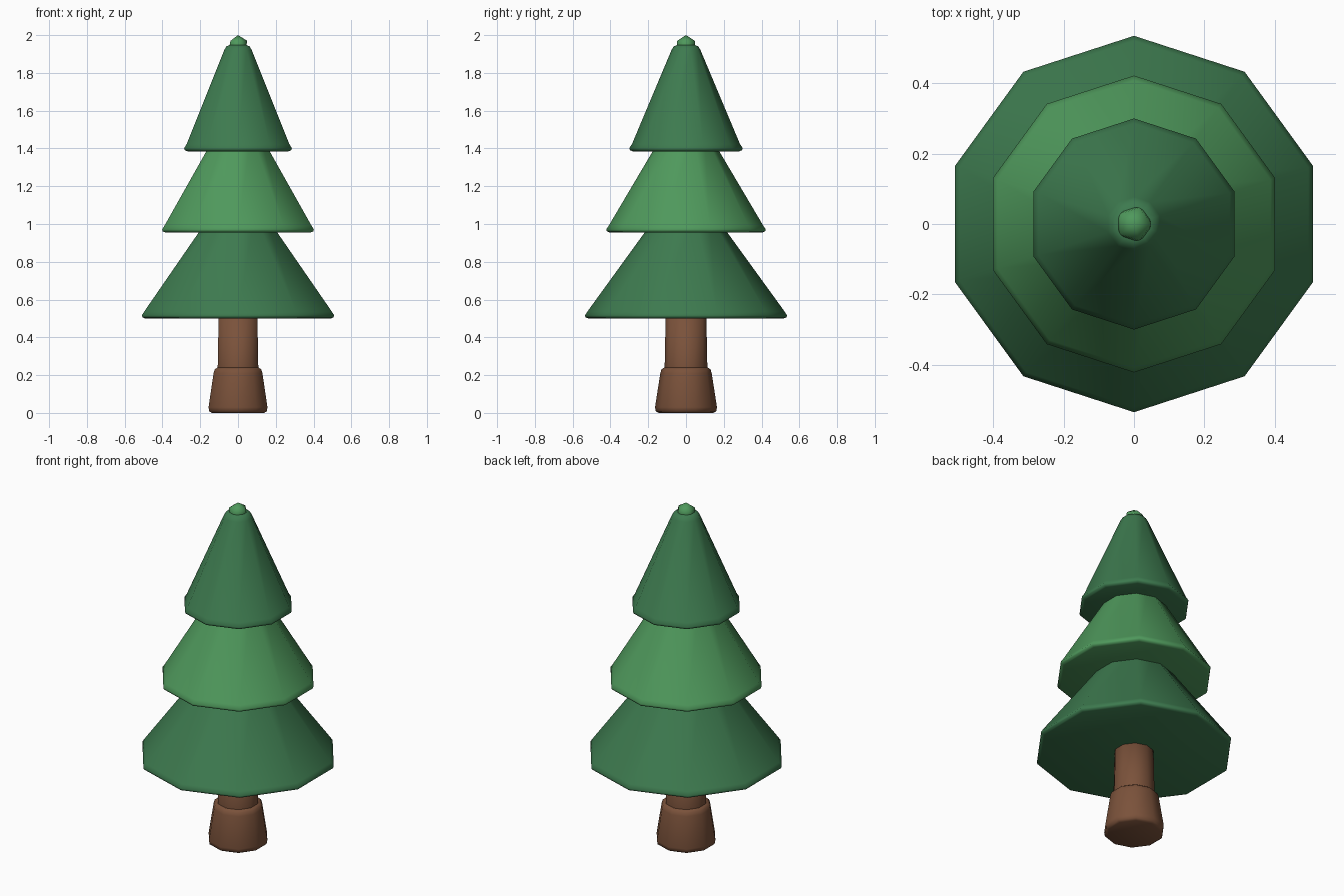
import bpy, bmesh, math

if "Cube" in bpy.data.objects:
    bpy.data.objects.remove(bpy.data.objects["Cube"])

SIDES = 10


def material(name, color):
    m = bpy.data.materials.new(name)
    m.diffuse_color = (*color, 1)
    m.use_nodes = True
    m.node_tree.nodes["Principled BSDF"].inputs["Base Color"].default_value = m.diffuse_color
    return m


DARK = material("dark_green", (0.047, 0.195, 0.078))
LIGHT = material("light_green", (0.078, 0.318, 0.107))
BARK = material("bark", (0.196, 0.084, 0.043))


def add_object(name, bm, mat):
    bmesh.ops.recalc_face_normals(bm, faces=bm.faces)
    for f in bm.faces:
        f.smooth = True
    mesh = bpy.data.meshes.new(name)
    bm.to_mesh(mesh)
    bm.free()
    mesh.materials.append(mat)
    obj = bpy.data.objects.new(name, mesh)
    bpy.context.collection.objects.link(obj)
    return obj


def turned(name, profile, mat):
    """Ten-sided closed solid from a (radius, z) profile, one corner on +y."""
    bm = bmesh.new()
    rings = []
    for r, z in profile:
        angles = [math.pi / 2 + math.tau * i / SIDES for i in range(SIDES)]
        rings.append([bm.verts.new((r * math.cos(a), r * math.sin(a), z)) for a in angles])
    for a, b in zip(rings, rings[1:]):
        for i in range(SIDES):
            j = (i + 1) % SIDES
            bm.faces.new((a[i], a[j], b[j], b[i]))
    bm.faces.new(rings[0])
    bm.faces.new(rings[-1])
    return add_object(name, bm, mat)


# Trunk and its flared foot
turned("trunk", [(0.116, 0.1), (0.113, 0.24), (0.107, 0.55)], BARK)
turned("trunk_foot", [(0.145, 0), (0.16, 0.008), (0.164, 0.03),
                      (0.136, 0.21), (0.13, 0.23), (0.115, 0.24)], BARK)

# Foliage tiers: rim radius, bottom z, top radius, top z
tiers = [
    ("lower_foliage", 0.535, 0.50, 0.15, 1.05, DARK),
    ("middle_foliage", 0.422, 0.955, 0.12, 1.48, LIGHT),
    ("upper_foliage", 0.30, 1.385, 0.077, 1.92, DARK),
]
for name, r, z, r_top, z_top, mat in tiers:
    turned(name, [(r - 0.018, z), (r - 0.003, z + 0.006), (r, z + 0.017),
                  (r - 0.014, z + 0.038), (r_top, z_top),
                  (r_top - 0.012, z_top + 0.02), (r_top - 0.03, z_top + 0.028)], mat)

# Faceted bud at the tip
bm = bmesh.new()
bmesh.ops.create_icosphere(bm, subdivisions=1, radius=0.055)
bud = add_object("tip_bud", bm, LIGHT)
bud.location.z = 1.945
